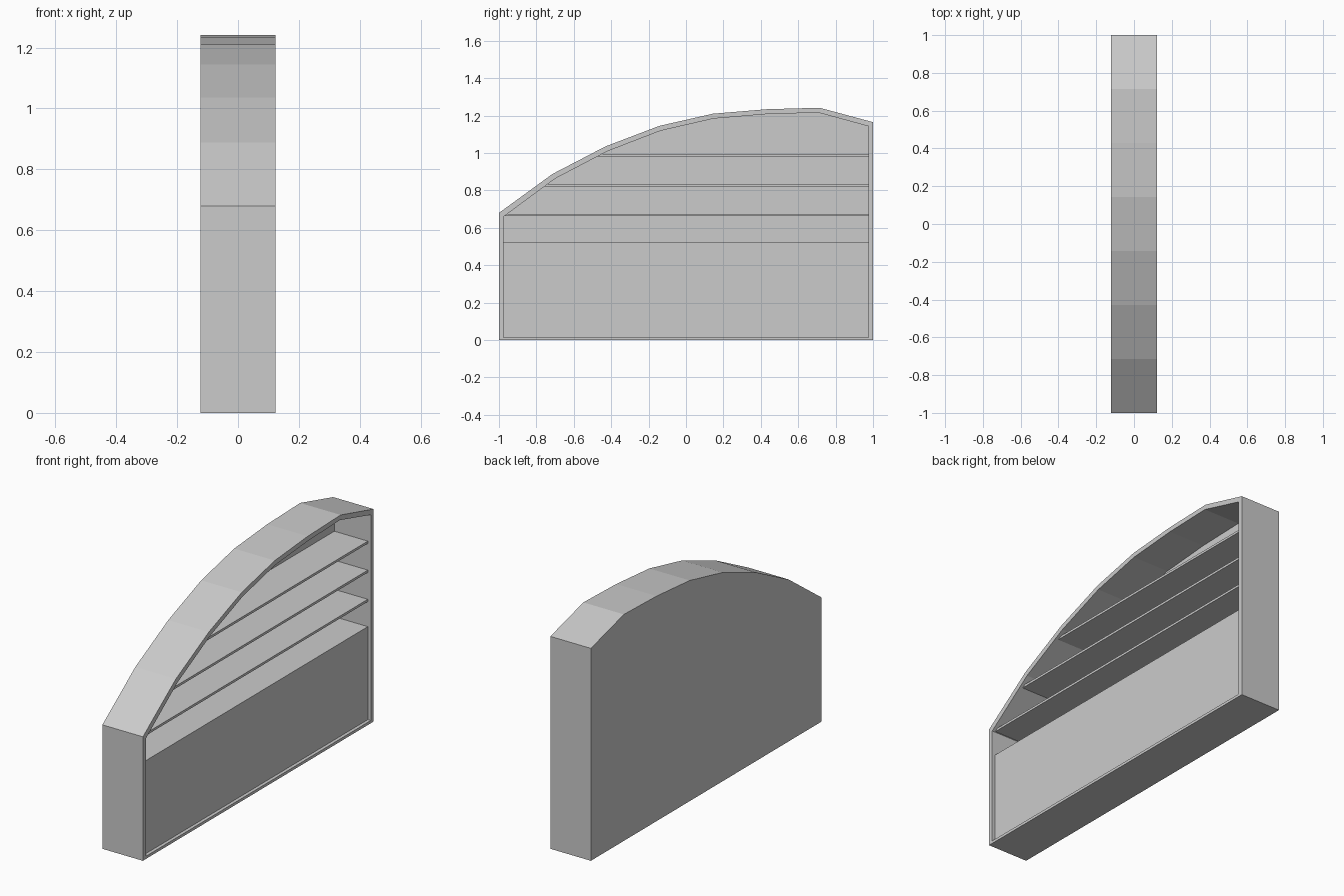
import bpy, bmesh

if "Cube" in bpy.data.objects:
    bpy.data.objects.remove(bpy.data.objects["Cube"])

BACK, FRONT = -0.123, 0.123      # overall depth in x
INNER_BACK, INSET = -0.098, 0.105  # back panel face, front of shelves

# matching outer and inner outlines (y, z)
OUTER = [(-1, 0), (-1, 0.68), (-0.714, 0.888), (-0.429, 1.036), (-0.143, 1.145),
         (0.143, 1.21), (0.429, 1.234), (0.714, 1.242), (1, 1.165), (1, 0)]
INNER = [(-0.975, 0.015), (-0.975, 0.66), (-0.70, 0.863), (-0.419, 1.01), (-0.136, 1.119),
         (0.147, 1.184), (0.431, 1.208), (0.708, 1.216), (0.975, 1.143), (0.975, 0.015)]


def finish(name, bm):
    bmesh.ops.recalc_face_normals(bm, faces=bm.faces)
    mesh = bpy.data.meshes.new(name)
    bm.to_mesh(mesh)
    bm.free()
    obj = bpy.data.objects.new(name, mesh)
    bpy.context.collection.objects.link(obj)


def loop(bm, x, outline):
    return [bm.verts.new((x, y, z)) for y, z in outline]


def bridge(bm, a, b):
    n = len(a)
    for i in range(n):
        j = (i + 1) % n
        bm.faces.new((a[i], a[j], b[j], b[i]))


def left_limit(z):
    """y where the inner outline meets height z on the sloping side"""
    for (y0, z0), (y1, z1) in zip(INNER[:7], INNER[1:8]):
        if z0 <= z <= z1:
            return y0 + (y1 - y0) * (z - z0) / (z1 - z0)


def board(name, z0, z1):
    outline = [(left_limit(z0), z0), (left_limit(z1), z1), (0.975, z1), (0.975, z0)]
    bm = bmesh.new()
    a, b = loop(bm, INNER_BACK, outline), loop(bm, INSET, outline)
    bridge(bm, a, b)
    bm.faces.new(a)
    bm.faces.new(b)
    finish(name, bm)


# curved open-fronted case with back panel
bm = bmesh.new()
loops = [loop(bm, BACK, OUTER), loop(bm, FRONT, OUTER),
         loop(bm, FRONT, INNER), loop(bm, INNER_BACK, INNER)]
for a, b in zip(loops, loops[1:]):
    bridge(bm, a, b)
bm.faces.new(loops[0])
bm.faces.new(loops[-1])
finish("case", bm)

# closed lower cupboard
board("lower_cupboard", 0.015, 0.525)

# three shelves following the slope
for i, z in enumerate((0.662, 0.822, 0.981)):
    board(f"shelf_{i + 1}", z, z + 0.013)
